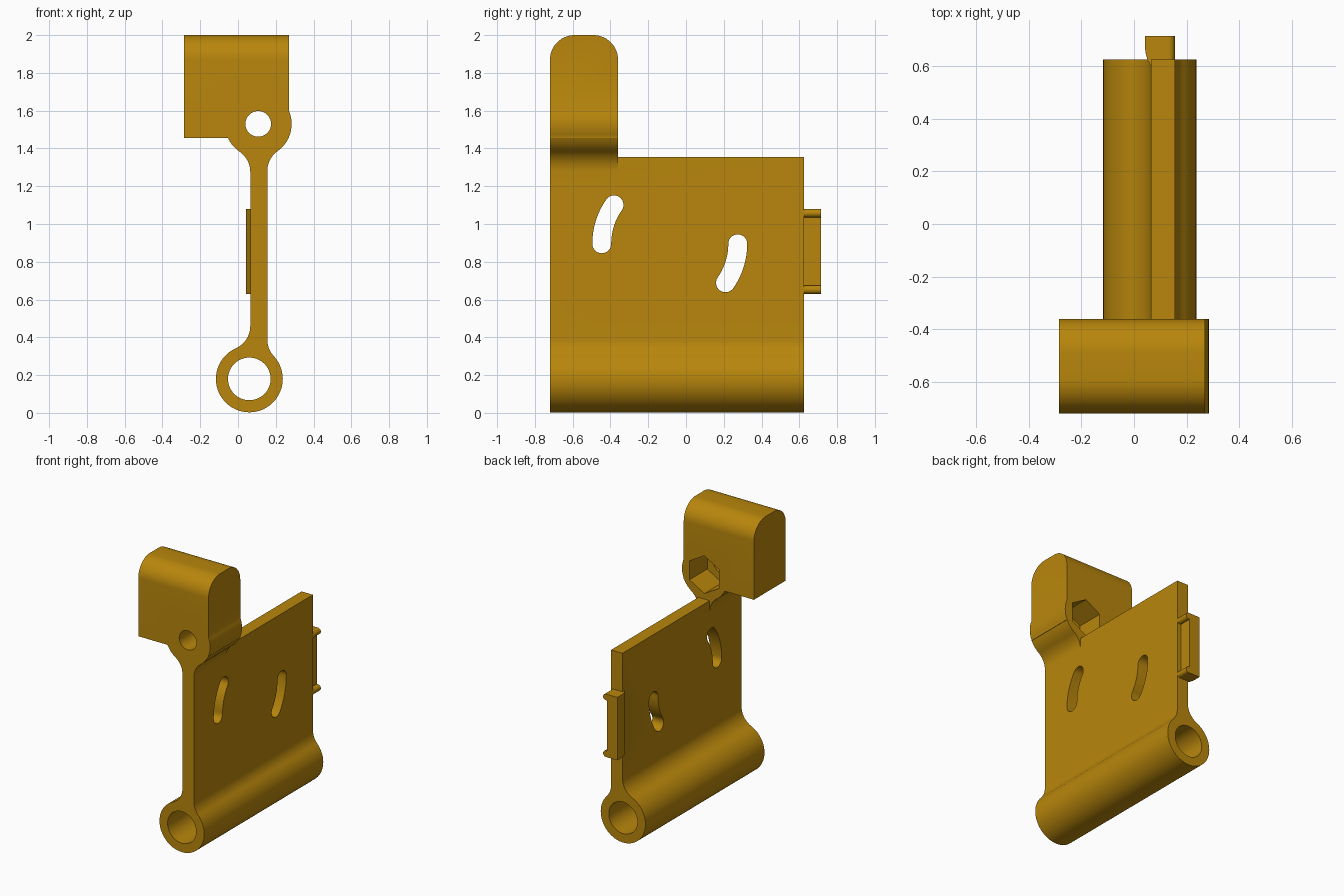
import bpy, bmesh, math
from mathutils import Vector

if "Cube" in bpy.data.objects:
    bpy.data.objects.remove(bpy.data.objects["Cube"])

gold = bpy.data.materials.new("dark_gold")
gold.diffuse_color = (0.479, 0.238, 0.0035, 1)
gold.use_nodes = True
gold.node_tree.nodes["Principled BSDF"].inputs["Base Color"].default_value = gold.diffuse_color

FRONT, HEAD_BACK, BACK = -0.72, -0.36, 0.625
WALL_L, WALL_R, FILLET = 0.065, 0.155, 0.13


def prism(name, pts, axis, a, b):
    """Extrude a closed 2D outline along an axis from a to b."""
    place = {"x": lambda u, v, t: (t, u, v),
             "y": lambda u, v, t: (u, t, v),
             "z": lambda u, v, t: (u, v, t)}[axis]
    bm = bmesh.new()
    lo = [bm.verts.new(place(p[0], p[1], a)) for p in pts]
    hi = [bm.verts.new(place(p[0], p[1], b)) for p in pts]
    bm.faces.new(lo)
    bm.faces.new(hi)
    n = len(pts)
    for i in range(n):
        j = (i + 1) % n
        bm.faces.new((lo[i], lo[j], hi[j], hi[i]))
    bmesh.ops.recalc_face_normals(bm, faces=bm.faces)
    mesh = bpy.data.meshes.new(name)
    bm.to_mesh(mesh)
    bm.free()
    mesh.materials.append(gold)
    ob = bpy.data.objects.new(name, mesh)
    bpy.context.collection.objects.link(ob)
    return ob


def combine(target, other, op):
    """Apply an exact boolean and discard the second object."""
    mod = target.modifiers.new(op, "BOOLEAN")
    mod.operation, mod.solver, mod.object = op, "EXACT", other
    bpy.context.view_layer.objects.active = target
    bpy.ops.object.modifier_apply(modifier=mod.name)
    bpy.data.objects.remove(other)


def arc(cx, cy, r, a0, a1, n):
    """Points on an arc, angles in degrees."""
    return [(cx + r * math.cos(math.radians(a0 + (a1 - a0) * i / n)),
             cy + r * math.sin(math.radians(a0 + (a1 - a0) * i / n))) for i in range(n + 1)]


def circle(cx, cy, r, n=48):
    return arc(cx, cy, r, 0, 360, n)[:-1]


def fillet(cx, cz, r, wall, side, up):
    """Concave blend from a vertical wall onto a round boss."""
    fx = wall + side * FILLET
    fz = cz + up * math.sqrt((r + FILLET) ** 2 - (fx - cx) ** 2)
    start = Vector((-side, 0))
    end = Vector((cx - fx, cz - fz)).normalized()
    pts = []
    for i in range(11):
        d = start.slerp(end, i / 10)
        pts.append((fx + FILLET * d.x, fz + FILLET * d.y))
    return pts


def keyhole(cx, cz, r, end, up):
    """Outline of a round boss blended into the plate walls, cut off at height end."""
    left = fillet(cx, cz, r, WALL_L, -1, up)
    right = fillet(cx, cz, r, WALL_R, 1, up)
    ang = [math.degrees(math.atan2(p[1] - cz, p[0] - cx)) for p in (left[-1], right[-1])]
    sweep = up * ((up * (ang[1] - ang[0])) % 360)
    ring = arc(cx, cz, r, ang[0], ang[0] + sweep, 48)[1:-1]
    return [(WALL_L, end)] + left + ring + right[::-1] + [(WALL_R, end)]


# Plate with the hinge barrel along its lower edge
body = prism("hinge_plate", keyhole(0.06, 0.18, 0.177, 1.355, 1), "y", FRONT, BACK)

# Boss and neck at the front upper corner, with the round-topped block
neck = prism("neck", keyhole(0.107, 1.53, 0.177, 1.2, -1), "y", FRONT, HEAD_BACK)
combine(body, neck, "UNION")
R = 0.13
outline = ([(FRONT, 1.455), (HEAD_BACK, 1.455)]
           + arc(HEAD_BACK - R, 2 - R, R, 0, 90, 14)
           + arc(FRONT + R, 2 - R, R, 90, 180, 14))
combine(body, prism("block", outline, "x", -0.285, 0.27), "UNION")

# Bores: hinge pin, screw hole and hexagonal nut pocket
combine(body, prism("pin_cut", circle(0.06, 0.18, 0.113), "y", -1, 1), "DIFFERENCE")
combine(body, prism("screw_cut", circle(0.107, 1.53, 0.068, 36), "y", -1, 0), "DIFFERENCE")
hexagon = arc(0.107, 1.53, 0.135, 30, 330, 5)
combine(body, prism("nut_cut", hexagon, "y", HEAD_BACK - 0.2, HEAD_BACK + 0.1), "DIFFERENCE")

# Two curved slots sharing one centre
SY, SZ, SR, HW = -0.086, 0.895, 0.36, 0.05
for a0 in (145, -35):
    a1 = a0 + 35
    p0, p1 = arc(SY, SZ, SR, a0, a1, 1)
    slot = (arc(SY, SZ, SR + HW, a0, a1, 14)
            + arc(*p1, HW, a1, a1 + 180, 14)[1:-1]
            + arc(SY, SZ, SR - HW, a1, a0, 14)
            + arc(*p0, HW, a0 + 180, a0 + 360, 14)[1:-1])
    combine(body, prism("slot_cut", slot, "x", -0.1, 0.3), "DIFFERENCE")

# Rear catch: web blending into the plate, with a round-ended lip at each end
web = [(0.125, 0.61), (0.125, 0.715), (0.042, 0.715), (0.042, 0.665),
       (0.045, 0.645), (0.052, 0.622), (0.067, 0.595), (0.09, 0.595)]
catch = prism("rear_catch", web, "z", 0.63, 1.08)
for z in (0.6525, 1.0575):
    lip = [(0.06, z + 0.0225), (0.06, z - 0.0225)] + arc(0.1325, z, 0.0225, -90, 90, 12)
    combine(catch, prism("lip", lip, "y", 0.61, 0.715), "UNION")
combine(body, catch, "UNION")

# Smooth the curved walls, keep edges sharp
bpy.ops.object.select_all(action="DESELECT")
body.select_set(True)
bpy.context.view_layer.objects.active = body
bpy.ops.object.shade_smooth_by_angle(angle=math.radians(30))
